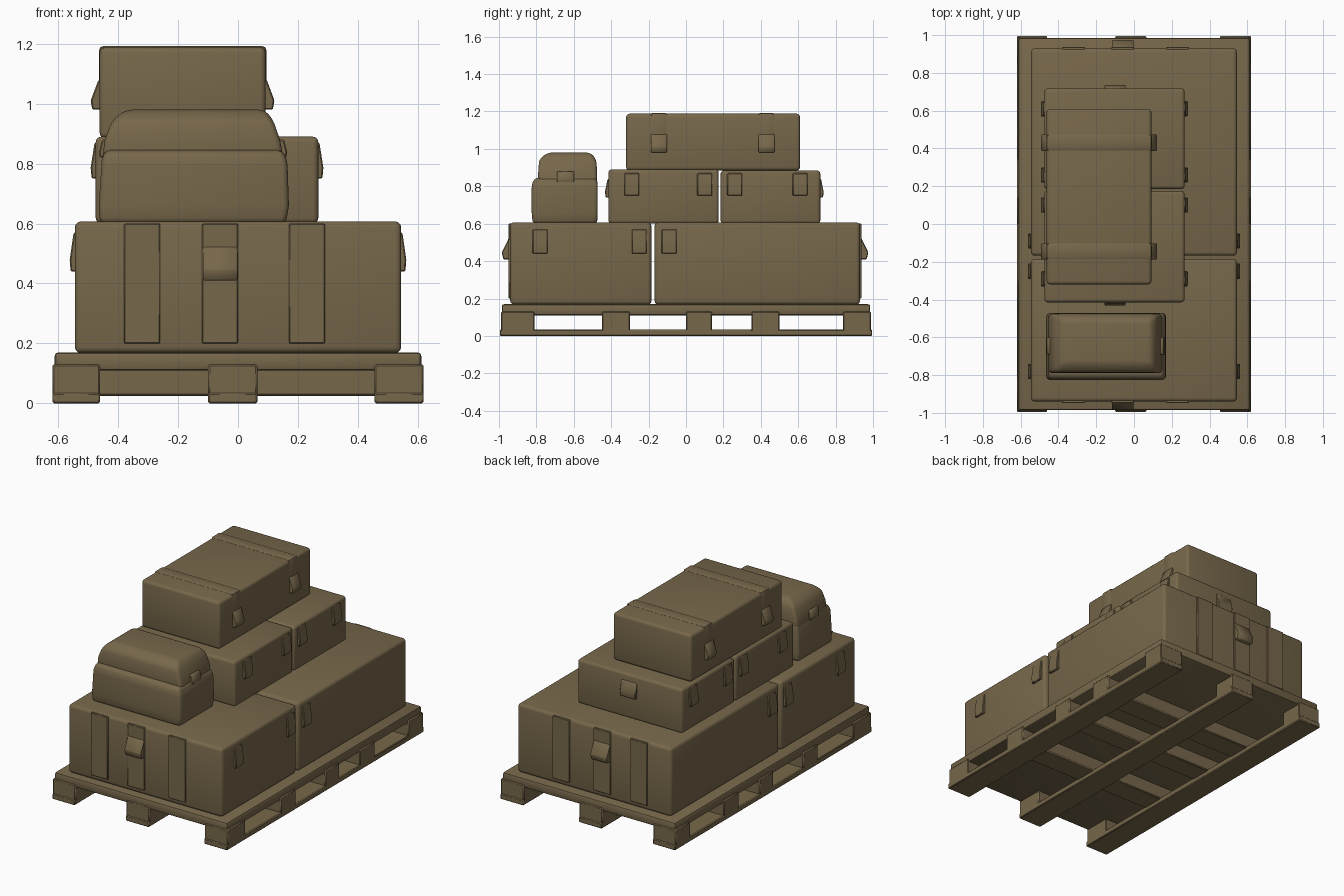
import bpy, bmesh, math
from mathutils import Vector

if "Cube" in bpy.data.objects:
    bpy.data.objects.remove(bpy.data.objects["Cube"])

mat = bpy.data.materials.new("drab brown")
mat.diffuse_color = (0.185, 0.137, 0.070, 1)
mat.use_nodes = True
mat.node_tree.nodes["Principled BSDF"].inputs["Base Color"].default_value = mat.diffuse_color


def finish(name, bm, bevel=0.0, segs=3):
    bmesh.ops.recalc_face_normals(bm, faces=bm.faces)
    if bevel:
        edges = [e for e in bm.edges if e.calc_face_angle(0) > 0.3]
        bmesh.ops.bevel(bm, geom=edges, offset=bevel, segments=segs,
                        profile=0.5, affect='EDGES', clamp_overlap=True)
    me = bpy.data.meshes.new(name)
    bm.to_mesh(me)
    bm.free()
    me.materials.append(mat)
    ob = bpy.data.objects.new(name, me)
    bpy.context.collection.objects.link(ob)
    bpy.ops.object.select_all(action='DESELECT')
    ob.select_set(True)
    bpy.context.view_layer.objects.active = ob
    bpy.ops.object.shade_smooth_by_angle(angle=math.radians(40))
    return ob


def loft(name, rings, bevel=0.0, segs=3):
    """Stack of rectangles (z, x0, x1, y0, y1) skinned into one solid."""
    bm = bmesh.new()
    loops = []
    for z, x0, x1, y0, y1 in rings:
        loops.append([bm.verts.new(p) for p in
                      ((x0, y0, z), (x1, y0, z), (x1, y1, z), (x0, y1, z))])
    for a, b in zip(loops, loops[1:]):
        for i in range(4):
            j = (i + 1) % 4
            bm.faces.new((a[i], a[j], b[j], b[i]))
    bm.faces.new(loops[0][::-1])
    bm.faces.new(loops[-1])
    return finish(name, bm, bevel, segs)


def box(name, x, y, z, bevel=0.0, segs=3):
    return loft(name, [(z[0], *x, *y), (z[1], *x, *y)], bevel, segs)


def latch(name, axis, side, face, c, w, z, depth):
    """Wedge clasp on a vertical wall, sticking out most near its bottom."""
    prof = [(z[1], 0.004), (z[0] + 0.3 * (z[1] - z[0]), depth), (z[0], depth * 0.8)]
    rings = []
    for zz, d in reversed(prof):
        lo, hi = sorted((face - side * 0.015, face + side * d))
        span = (c - w / 2, c + w / 2)
        rings.append((zz, lo, hi, *span) if axis == 'x' else (zz, *span, lo, hi))
    loft(name, rings, 0.004, 1)


# pallet deck, runners, blocks and cross bearers
box("pallet_deck", (-0.612, 0.612), (-0.985, 0.985), (0.11, 0.17), 0.012, 2)
BLOCKS = [(-0.99, -0.81), (-0.45, -0.30), (0.0, 0.14), (0.35, 0.50), (0.84, 0.99)]
for x in ((-0.62, -0.46), (-0.10, 0.065), (0.455, 0.62)):
    box("pallet_runner", x, (-0.995, 0.995), (0, 0.035), 0.005, 1)
    for y in BLOCKS:
        box("pallet_block", x, y, (0.02, 0.13), 0.006, 1)
for y in BLOCKS[1:4]:
    box("pallet_cross_bearer", (-0.5, 0.5), y, (0.025, 0.13), 0.006, 1)

# bottom layer of crates
box("lower_front_crate", (-0.545, 0.545), (-0.94, -0.185), (0.168, 0.607), 0.02)
box("lower_back_crate", (-0.545, 0.545), (-0.168, 0.93), (0.168, 0.607), 0.02)
for s, wall in ((-1, -0.94), (1, 0.93)):
    for x in ((-0.38, -0.26), (-0.12, 0.0), (0.17, 0.29)):
        y = sorted((wall - s * 0.02, wall + s * 0.008))
        box("lower_end_strap", x, y, (0.20, 0.60), 0.003, 1)
    latch("lower_end_clasp", 'y', s, wall, -0.06, 0.115, (0.41, 0.53), 0.045)
for s in (-1, 1):
    for y in (-0.78, -0.25, -0.09):
        latch("lower_side_clasp", 'x', s, s * 0.545, y, 0.08, (0.44, 0.57), 0.017)

# middle layer of crates
box("middle_front_crate", (-0.475, 0.268), (-0.415, 0.175), (0.60, 0.89), 0.018)
box("middle_back_crate", (-0.475, 0.268), (0.185, 0.718), (0.60, 0.885), 0.018)
for s, wall in ((-1, -0.475), (1, 0.268)):
    for y in (-0.29, 0.10, 0.26, 0.61):
        latch("middle_side_clasp", 'x', s, wall, y, 0.08, (0.75, 0.87), 0.017)
for s, wall in ((-1, -0.415), (1, 0.718)):
    latch("middle_end_clasp", 'y', s, wall, -0.10, 0.11, (0.74, 0.84), 0.018)

# top case with straps and clasps
box("top_case", (-0.462, 0.092), (-0.32, 0.61), (0.885, 1.188), 0.018)
for y in (-0.145, 0.43):
    box("top_case_strap", (-0.464, 0.095), (y - 0.045, y + 0.045), (0.99, 1.193), 0.015, 2)
    for s, wall in ((-1, -0.462), (1, 0.092)):
        latch("top_case_clasp", 'x', s, wall, y, 0.085, (0.98, 1.08), 0.03)

# soft bag with a narrower upper flap
loft("bag_body", [(0.60, -0.462, 0.16, -0.82, -0.475),
                  (0.66, -0.465, 0.17, -0.825, -0.472),
                  (0.81, -0.455, 0.165, -0.825, -0.472),
                  (0.845, -0.445, 0.15, -0.81, -0.478)], 0.022)
loft("bag_flap", [(0.80, -0.455, 0.155, -0.79, -0.475),
                  (0.88, -0.445, 0.14, -0.79, -0.475),
                  (0.945, -0.42, 0.118, -0.785, -0.48),
                  (0.98, -0.375, 0.09, -0.74, -0.51)], 0.02)
for s, wall in ((-1, -0.45), (1, 0.15)):
    latch("bag_side_buckle", 'x', s, wall, -0.645, 0.09, (0.82, 0.88), 0.014)
